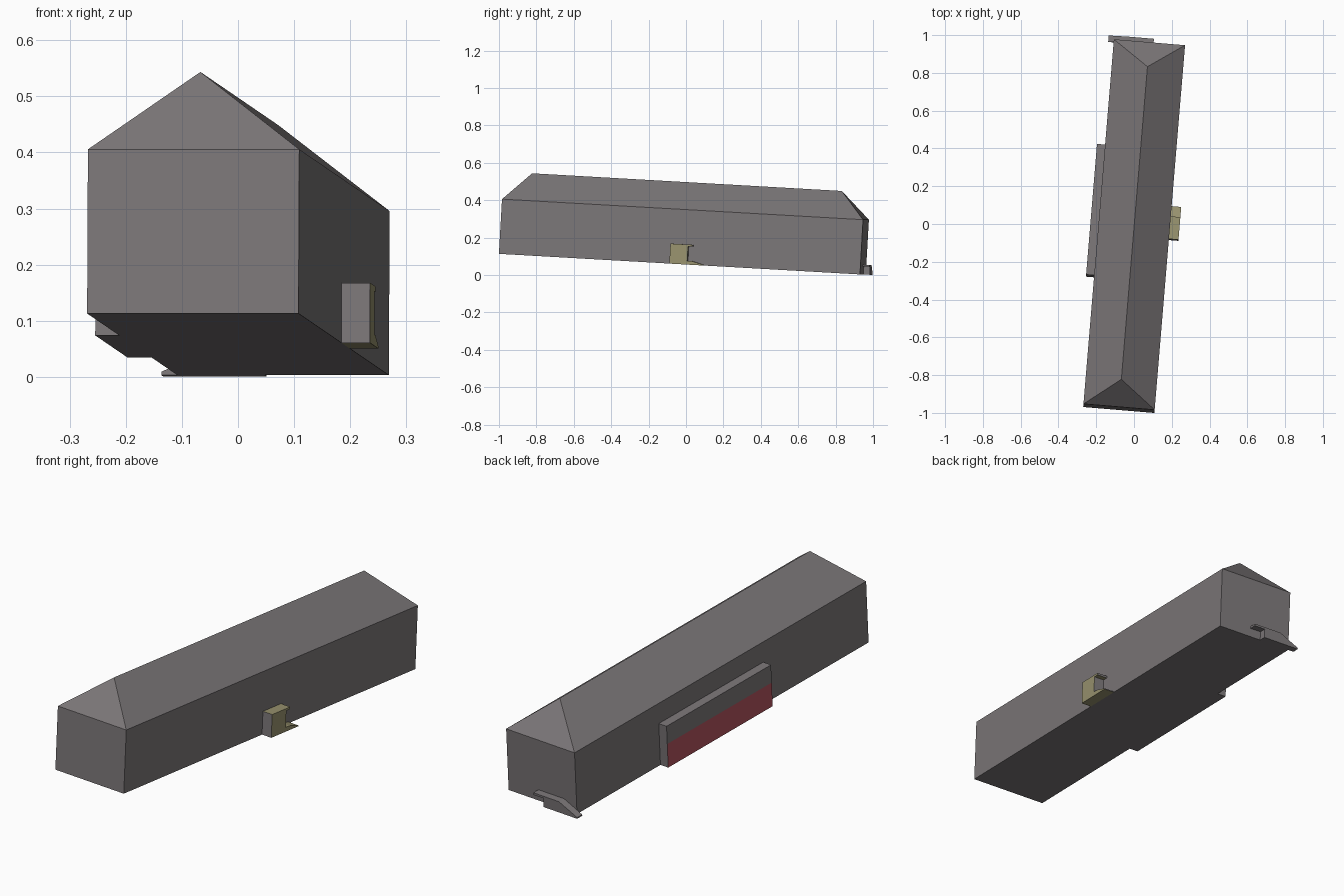
import bpy, bmesh, math
from mathutils import Matrix, Vector

if "Cube" in bpy.data.objects:
    bpy.data.objects.remove(bpy.data.objects["Cube"])


def material(name, rgb):
    m = bpy.data.materials.new(name)
    m.diffuse_color = (*rgb, 1)
    m.use_nodes = True
    m.node_tree.nodes["Principled BSDF"].inputs["Base Color"].default_value = m.diffuse_color
    return m


GREY = material("wall grey", (0.20, 0.185, 0.19))
OLIVE = material("olive", (0.32, 0.295, 0.16))
RED = material("dark red", (0.46, 0.09, 0.115))

# The whole building is turned and sits on sloping ground
PLACE = (Matrix.Translation((0, -0.0195, 0.058))
         @ Matrix.Rotation(math.radians(-4.77), 4, 'Z')
         @ Matrix.Rotation(math.radians(-3.25), 4, 'X'))


def finish(name, bm, mats, rule=None):
    bmesh.ops.recalc_face_normals(bm, faces=bm.faces)
    bm.normal_update()
    for f in bm.faces:
        f.material_index = rule(f) if rule else 0
    me = bpy.data.meshes.new(name)
    bm.to_mesh(me)
    bm.free()
    for m in mats:
        me.materials.append(m)
    me.transform(PLACE)
    ob = bpy.data.objects.new(name, me)
    bpy.context.collection.objects.link(ob)
    return ob


def prism(points, extrusion):
    """Closed profile pushed along a vector."""
    bm = bmesh.new()
    face = bm.faces.new([bm.verts.new(p) for p in points])
    res = bmesh.ops.extrude_face_region(bm, geom=[face], use_keep_orig=True)
    moved = [v for v in res["geom"] if isinstance(v, bmesh.types.BMVert)]
    bmesh.ops.translate(bm, verts=moved, vec=Vector(extrusion))
    return bm


W, L, H = 0.189, 0.97, 0.293          # half width, half length, wall height
RIDGE_Y, RIDGE_Z = 0.832, 0.439

# Walls and hipped roof in one shell
bm = bmesh.new()
corners = [(-W, -L), (W, -L), (W, L), (-W, L)]
low = [bm.verts.new((x, y, 0)) for x, y in corners]
eave = [bm.verts.new((x, y, H)) for x, y in corners]
front, back = [bm.verts.new((0, s * RIDGE_Y, RIDGE_Z)) for s in (-1, 1)]
bm.faces.new(low[::-1])
for i in range(4):
    j = (i + 1) % 4
    bm.faces.new((low[i], low[j], eave[j], eave[i]))
bm.faces.new((eave[0], eave[1], front))
bm.faces.new((eave[2], eave[3], back))
bm.faces.new((eave[1], eave[2], back, front))
bm.faces.new((eave[3], eave[0], front, back))
finish("house_body", bm, [GREY])

# Bay on the left wall, its outer face red below
BAND = 0.113
bay = [(-W, -0.28, 0), (-W - 0.043, -0.28, 0), (-W - 0.043, -0.28, 0.198), (-W, -0.28, 0.198)]
bm = prism(bay, (0, 0.695, 0))
bmesh.ops.bisect_plane(bm, geom=bm.verts[:] + bm.edges[:] + bm.faces[:],
                       plane_co=(0, 0, BAND), plane_no=(0, 0, 1))
finish("side_bay", bm, [GREY, RED],
       lambda f: int(f.normal.x < -0.9 and f.calc_center_median().z < BAND))

# Entrance porch on the right wall: screen, canopy lip and ramp
porch = [(-0.05, 0), (0.13, 0), (0.13, 0.004), (0.07, 0.02), (0.045, 0.02),
         (0.045, 0.097), (0.07, 0.097), (0.07, 0.107), (-0.05, 0.107)]
bm = prism([(W, y, z) for y, z in porch], (0.051, 0, 0))
finish("side_porch", bm, [OLIVE, GREY],
       lambda f: int(abs(f.normal.y) > 0.97))

# Rear landing with an overhanging top and a ramp
landing = [(0.022, 0.052), (0.022, 0.042), (-0.033, 0.042), (-0.033, 0),
           (-0.218, 0), (-0.218, 0.006), (-0.12, 0.052)]
bm = prism([(x, L, z) for x, z in landing], (0, 0.034, 0))
finish("rear_landing", bm, [GREY])
